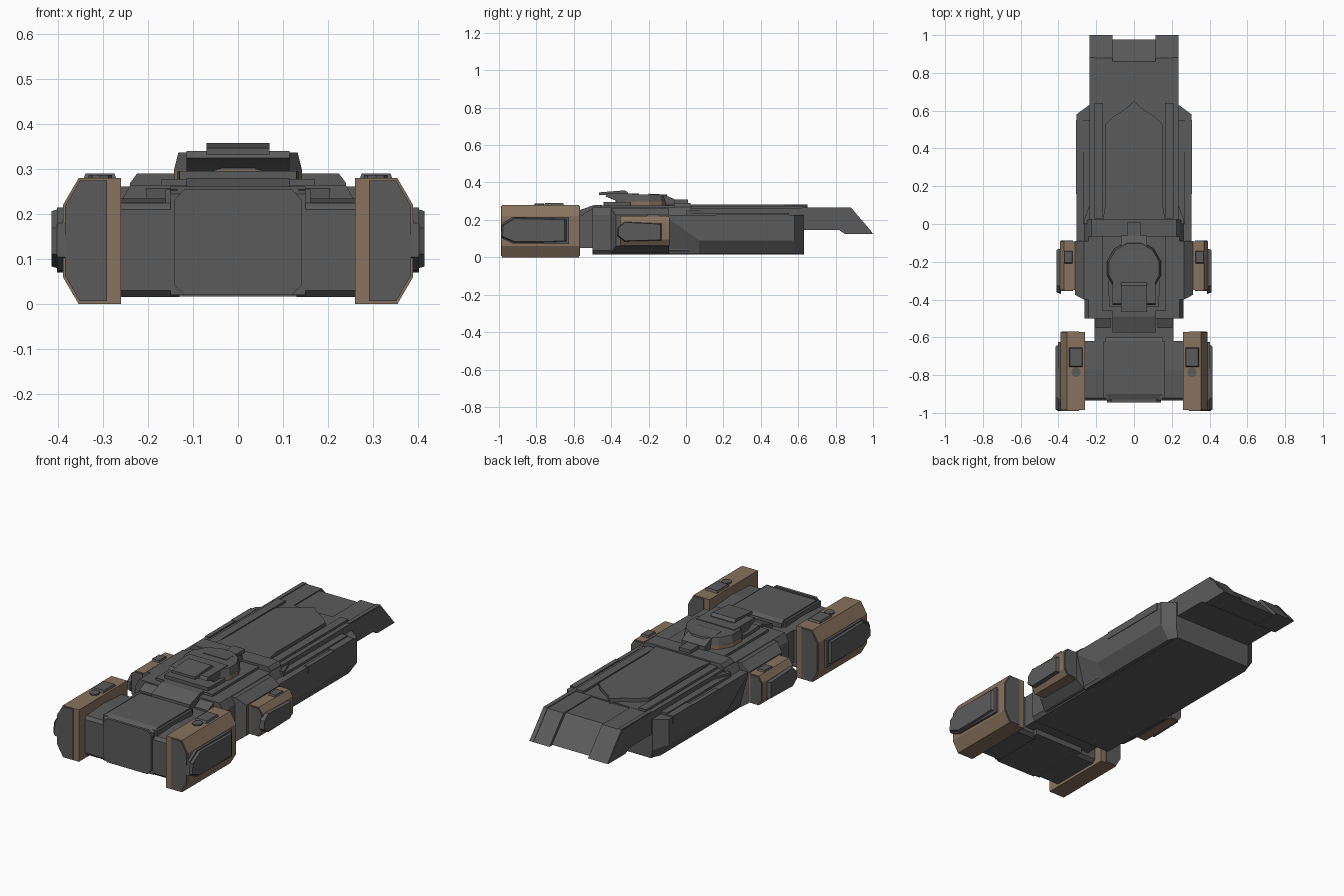
import bpy, bmesh, math


def material(name, rgb):
    m = bpy.data.materials.new(name)
    m.diffuse_color = (*rgb, 1)
    return m


GREY = material("hull grey", (0.105, 0.105, 0.105))
BROWN = material("pod brown", (0.245, 0.17, 0.112))


def loft(name, sections, mat=GREY, mirror=False):
    """Skin a list of equal-length point loops and cap both ends."""
    bm = bmesh.new()
    loops = [[bm.verts.new(p) for p in s] for s in sections]
    n = len(loops[0])
    for a, b in zip(loops, loops[1:]):
        for i in range(n):
            j = (i + 1) % n
            bm.faces.new((a[i], a[j], b[j], b[i]))
    bm.faces.new(loops[0])
    bm.faces.new(loops[-1])
    bmesh.ops.recalc_face_normals(bm, faces=bm.faces)
    me = bpy.data.meshes.new(name)
    bm.to_mesh(me)
    bm.free()
    me.materials.append(mat)
    ob = bpy.data.objects.new(name, me)
    bpy.context.collection.objects.link(ob)
    if mirror:
        ob.modifiers.new("mirror", 'MIRROR')
    return ob


def prism(name, axis, pts, lo, hi, mat=GREY, mirror=False, taper=1.0):
    """Extrude a 2D profile along an axis; taper shrinks the far end."""
    cu = (min(p[0] for p in pts) + max(p[0] for p in pts)) / 2
    cv = (min(p[1] for p in pts) + max(p[1] for p in pts)) / 2

    def place(u, v, t):
        return {'x': (t, u, v), 'y': (u, t, v), 'z': (u, v, t)}[axis]

    far = [(cu + (u - cu) * taper, cv + (v - cv) * taper) for u, v in pts]
    return loft(name, [[place(u, v, lo) for u, v in pts],
                       [place(u, v, hi) for u, v in far]], mat, mirror)


def box(name, x, y, z, mat=GREY, mirror=False, taper=1.0):
    pts = [(x[0], y[0]), (x[1], y[0]), (x[1], y[1]), (x[0], y[1])]
    return prism(name, 'z', pts, z[0], z[1], mat, mirror, taper)


def sym(half):
    """Complete a half outline (x >= 0) with its mirror image."""
    return half + [(-x, v) for x, v in reversed(half) if x > 0]


def pod_profile(x0, x1, z0, z1, cx, cz):
    return [(x0, z0), (x1 - cx, z0), (x1, z0 + cz), (x1, z1 - cz), (x1 - cx, z1), (x0, z1)]


# ---- large corner pods
prism("large_pod", 'y', pod_profile(0.26, 0.39, 0.0, 0.28, 0.035, 0.06), -0.985, -0.572, BROWN, True)
cap = pod_profile(0.292, 0.385, 0.006, 0.275, 0.033, 0.057)
prism("large_pod_front_cap", 'y', cap, -0.99, -0.984, GREY, True)
prism("large_pod_back_cap", 'y', cap, -0.573, -0.568, GREY, True)
prism("large_pod_side_armour", 'x',
      [(-0.99, 0.105), (-0.93, 0.075), (-0.625, 0.07), (-0.625, 0.215), (-0.93, 0.215), (-0.985, 0.18)],
      0.385, 0.403, GREY, True)
prism("large_pod_side_plate", 'x',
      [(-0.99, 0.11), (-0.92, 0.08), (-0.77, 0.08), (-0.64, 0.085), (-0.64, 0.205), (-0.92, 0.21), (-0.985, 0.17)],
      0.403, 0.415, GREY, True, 0.95)
box("large_pod_top_box", (0.27, 0.345), (-0.76, -0.65), (0.275, 0.291), GREY, True, 0.85)
prism("large_pod_top_knob", 'z',
      [(0.307 + 0.026 * math.cos(k * math.pi / 4), -0.785 + 0.026 * math.sin(k * math.pi / 4)) for k in range(8)],
      0.275, 0.287, GREY, True)

# ---- bow block between the large pods
prism("bow_side", 'x',
      [(-0.935, 0.03), (-0.92, 0.015), (-0.64, 0.015), (-0.62, 0.03),
       (-0.62, 0.225), (-0.77, 0.235), (-0.92, 0.225), (-0.935, 0.21)], 0.13, 0.262, GREY, True)
prism("bow_centre", 'x',
      [(-0.935, 0.02), (-0.60, 0.02), (-0.60, 0.25), (-0.62, 0.262), (-0.90, 0.262), (-0.935, 0.245)],
      -0.15, 0.15)
prism("bow_face_plate", 'y',
      sym([(0.12, 0.02), (0.143, 0.043), (0.143, 0.23), (0.12, 0.255)]), -0.945, -0.93)
box("bow_top_rib", (0.135, 0.162), (-0.92, -0.62), (0.22, 0.255), GREY, True)

# ---- neck joining bow to the main hull
box("neck", (-0.21, 0.21), (-0.63, -0.48), (0.05, 0.225))
prism("neck_ramp", 'x', [(-0.575, 0.2), (-0.575, 0.25), (-0.49, 0.28), (-0.45, 0.28), (-0.45, 0.2)], -0.115, 0.115)
prism("neck_side_ramp", 'x', [(-0.55, 0.2), (-0.55, 0.235), (-0.49, 0.262), (-0.45, 0.262), (-0.45, 0.2)],
      0.125, 0.205, GREY, True)

# ---- main hull
prism("mid_hull", 'y', sym([(0.245, 0.016), (0.262, 0.035), (0.262, 0.225), (0.24, 0.265)]), -0.50, 0.02)
prism("mid_hull_shoulder", 'z', sym([(0.265, 0.0), (0.265, 0.02), (0.235, 0.1)]), 0.15, 0.25)
box("rear_hull", (-0.235, 0.235), (0.0, 0.63), (0.016, 0.225))
box("upper_deck", (-0.235, 0.235), (0.0, 0.64), (0.2, 0.263))
box("deck_rail", (0.165, 0.21), (0.03, 0.64), (0.255, 0.275), GREY, True)
prism("deck_plate", 'z',
      sym([(0.165, 0.02), (0.15, 0.11), (0.15, 0.53), (0.115, 0.565), (0.045, 0.61), (0.0, 0.65)]), 0.255, 0.282)
box("forward_deck_plate", (-0.17, 0.17), (-0.46, 0.02), (0.25, 0.278))


# ---- flank sponsons, undercut along the lower edge
def flank(y, ox, knee, bx):
    return [(0.2, y, 0.225), (ox, y, 0.225), (ox, y, knee), (bx, y, 0.018), (0.2, y, 0.018)]


loft("flank_sponson", [flank(-0.09, 0.305, 0.205, 0.255), flank(0.07, 0.305, 0.09, 0.255),
                       flank(0.58, 0.305, 0.09, 0.255), flank(0.628, 0.24, 0.06, 0.232)], GREY, True)
box("flank_rail", (0.225, 0.27), (0.0, 0.55), (0.22, 0.238), GREY, True)
box("flank_plate", (0.265, 0.308), (0.38, 0.55), (0.19, 0.232), GREY, True)
box("flank_lip", (0.285, 0.308), (0.16, 0.38), (0.19, 0.229), GREY, True)

# ---- sloped tail
prism("tail_centre", 'x',
      [(0.6, 0.145), (0.82, 0.145), (0.86, 0.128), (0.978, 0.128), (0.86, 0.257), (0.6, 0.257)], -0.116, 0.116)
prism("tail_side", 'x',
      [(0.6, 0.145), (0.82, 0.145), (0.85, 0.125), (1.0, 0.125), (0.88, 0.262), (0.6, 0.262)],
      0.115, 0.235, GREY, True)
prism("tail_edge_rail", 'x',
      [(0.62, 0.24), (0.99, 0.136), (1.0, 0.128), (0.882, 0.266), (0.62, 0.266)], 0.21, 0.232, GREY, True)

# ---- crossbar on the deck
prism("crossbar", 'y', sym([(0.24, 0.25), (0.24, 0.27), (0.225, 0.29)]), -0.065, 0.025)
box("crossbar_saddle", (-0.035, 0.035), (-0.12, 0.01), (0.27, 0.308))

# ---- turret
C = -0.235


def disc(r, n=12):
    a = [2 * math.pi * (k + 0.5) / n for k in range(n)]
    return [(r * math.cos(t), C + r * math.sin(t)) for t in a]


prism("turret_ring", 'z', disc(0.148), 0.27, 0.298, BROWN)
prism("turret_skirt", 'z', sym([(0.13, -0.44), (0.135, -0.36), (0.135, -0.30), (0.1, -0.28)]), 0.265, 0.296)
prism("turret_head", 'z', disc(0.148), 0.296, 0.337, GREY, False, 0.93)
prism("turret_brow", 'x',
      [(-0.43, 0.325), (-0.38, 0.305), (-0.36, 0.29), (-0.25, 0.29), (-0.25, 0.341), (-0.42, 0.341)],
      -0.115, 0.115)
prism("turret_roof", 'x',
      [(-0.465, 0.332), (-0.465, 0.347), (-0.325, 0.358), (-0.31, 0.345), (-0.31, 0.332)], -0.07, 0.07)
prism("turret_rear", 'x',
      [(-0.2, 0.28), (-0.06, 0.28), (-0.06, 0.31), (-0.12, 0.336), (-0.2, 0.34)], -0.07, 0.07)

# ---- small pods and their mounts
loft("small_pod_mount", [
    [(0.24, -0.4, 0.02), (0.24, -0.09, 0.02), (0.24, -0.09, 0.262), (0.24, -0.4, 0.262)],
    [(0.265, -0.4, 0.025), (0.265, -0.09, 0.025), (0.265, -0.09, 0.262), (0.265, -0.4, 0.262)],
    [(0.312, -0.375, 0.06), (0.312, -0.09, 0.06), (0.312, -0.09, 0.225), (0.312, -0.375, 0.225)],
], GREY, True)
prism("small_pod", 'y', pod_profile(0.3, 0.392, 0.062, 0.22, 0.022, 0.032), -0.35, -0.092, BROWN, True)
small_cap = pod_profile(0.322, 0.388, 0.067, 0.215, 0.02, 0.03)
prism("small_pod_front_cap", 'y', small_cap, -0.354, -0.349, GREY, True)
prism("small_pod_back_cap", 'y', small_cap, -0.093, -0.088, GREY, True)
prism("small_pod_side_armour", 'x',
      [(-0.37, 0.115), (-0.33, 0.085), (-0.13, 0.09), (-0.13, 0.18), (-0.33, 0.19), (-0.365, 0.16)],
      0.387, 0.41, GREY, True, 0.94)
box("small_pod_top_box", (0.325, 0.372), (-0.21, -0.14), (0.215, 0.23), GREY, True, 0.85)
